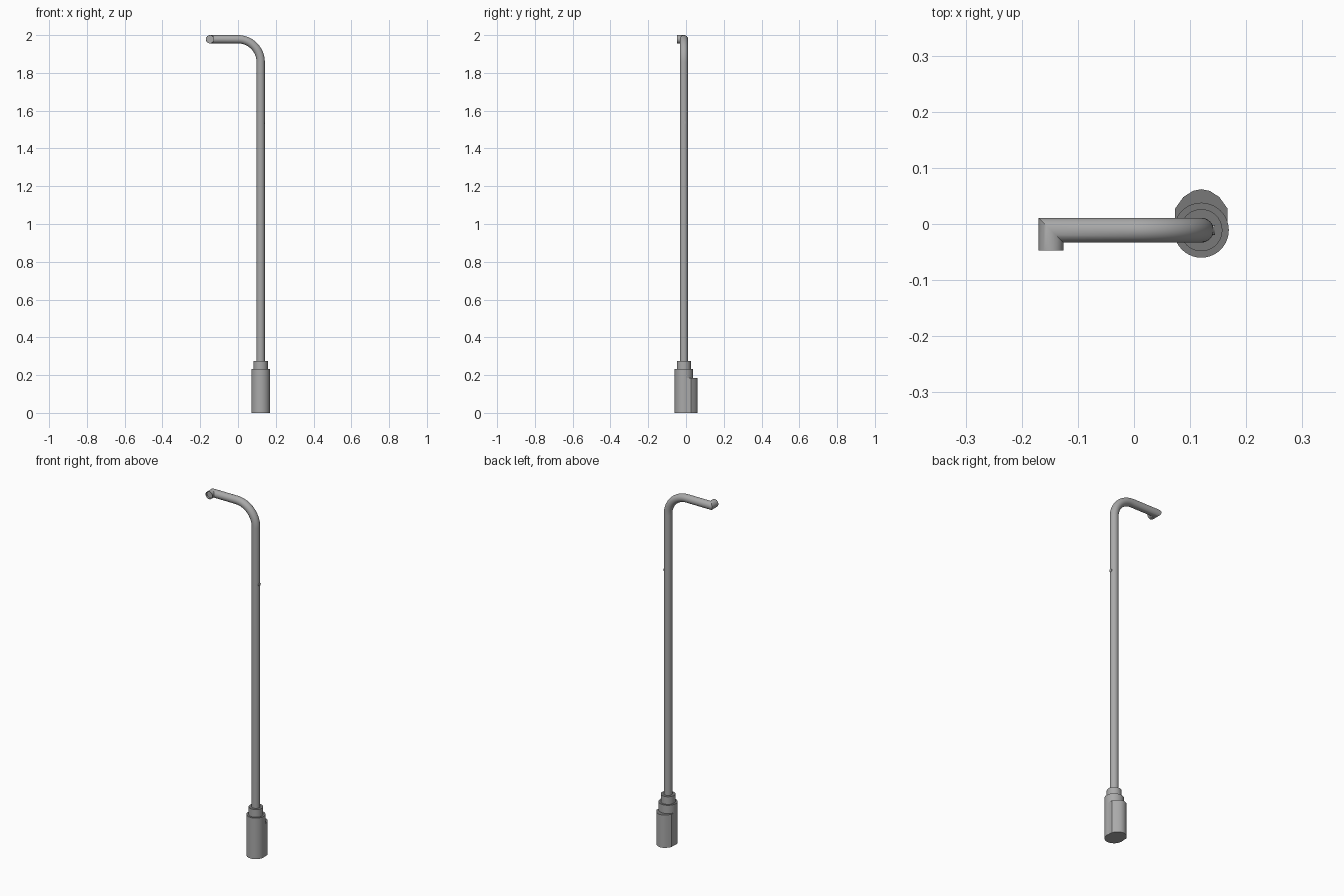
import bpy, bmesh, math
from mathutils import Vector

if "Cube" in bpy.data.objects:
    bpy.data.objects.remove(bpy.data.objects["Cube"])


def material(name, v):
    m = bpy.data.materials.new(name)
    m.diffuse_color = (v, v, v, 1)
    m.use_nodes = True
    m.node_tree.nodes["Principled BSDF"].inputs["Base Color"].default_value = m.diffuse_color
    return m


GREY = material("grey metal", 0.40)
DARK = material("dark grey", 0.19)
CX, CY = 0.12, -0.011  # pole axis


def finish(name, bm, dark_up=False):
    bmesh.ops.recalc_face_normals(bm, faces=bm.faces)
    for f in bm.faces:
        f.smooth = True
        if dark_up and f.normal.z > 0.9:
            f.material_index = 1
    me = bpy.data.meshes.new(name)
    bm.to_mesh(me)
    bm.free()
    me.materials.append(GREY)
    me.materials.append(DARK)
    ob = bpy.data.objects.new(name, me)
    bpy.context.collection.objects.link(ob)
    bpy.context.view_layer.objects.active = ob
    ob.select_set(True)
    bpy.ops.object.shade_smooth_by_angle(angle=math.radians(35))
    ob.select_set(False)
    return ob


def prism(name, outline, z0, z1):
    bm = bmesh.new()
    base = bm.faces.new([bm.verts.new((x, y, z0)) for x, y in outline])
    ext = bmesh.ops.extrude_face_region(bm, geom=[base], use_keep_orig=True)
    top = [v for v in ext["geom"] if isinstance(v, bmesh.types.BMVert)]
    bmesh.ops.translate(bm, verts=top, vec=(0, 0, z1 - z0))
    return finish(name, bm, True)


def circle(r, n=40):
    return [(CX + r * math.cos(2 * math.pi * i / n),
             CY + r * math.sin(2 * math.pi * i / n)) for i in range(n)]


# stepped base
prism("base_cylinder", circle(0.049), 0, 0.232)
prism("collar", circle(0.0375), 0.23, 0.275)

# rear housing with a rounded back
half = [(0.047, CY), (0.047, 0.027), (0.032, 0.048), (0.015, 0.059)]
outline = half + [(0, 0.062)] + [(-x, y) for x, y in reversed(half)]
prism("rear_housing", [(CX + x, y) for x, y in outline], 0, 0.185)

# bent pipe with a mitred spout, swept along a path
R, ZC, BEND = 0.022, 1.978, 0.12
path = [Vector((CX, CY, 0.27))]
for i in range(17):
    a = math.pi / 2 * i / 16
    path.append(Vector((CX - BEND + BEND * math.cos(a), CY,
                        ZC - BEND + BEND * math.sin(a))))
path += [Vector((-0.148, CY, ZC)), Vector((-0.148, -0.047, ZC))]
bm = bmesh.new()
N = 32
ring = [Vector((x, y, 0.27)) for x, y in circle(R, N)]
prev = [bm.verts.new(p) for p in ring]
bm.faces.new(prev)
for k in range(1, len(path)):
    d = (path[k] - path[k - 1]).normalized()
    out = (path[k + 1] - path[k]).normalized() if k + 1 < len(path) else d
    n = (d + out).normalized()
    ring = [p + d * ((path[k] - p).dot(n) / d.dot(n)) for p in ring]
    cur = [bm.verts.new(p) for p in ring]
    for i in range(N):
        j = (i + 1) % N
        bm.faces.new((prev[i], prev[j], cur[j], cur[i]))
    prev = cur
# spout mouth: thin lip and shallow recess
cap = bm.faces.new(prev)
bmesh.ops.recalc_face_normals(bm, faces=bm.faces)
bmesh.ops.inset_region(bm, faces=[cap], thickness=0.003)
ext = bmesh.ops.extrude_discrete_faces(bm, faces=[cap])
bmesh.ops.translate(bm, verts=ext["faces"][0].verts[:], vec=(0, 0.01, 0))
finish("pipe", bm)

# small button on the side of the pole
bm = bmesh.new()
bmesh.ops.create_cone(bm, cap_ends=True, segments=16, radius1=0.009,
                      radius2=0.009, depth=0.008)
button = finish("side_button", bm)
button.rotation_euler = (0, math.pi / 2, 0)
button.location = (CX + R - 0.002, CY, 1.538)
